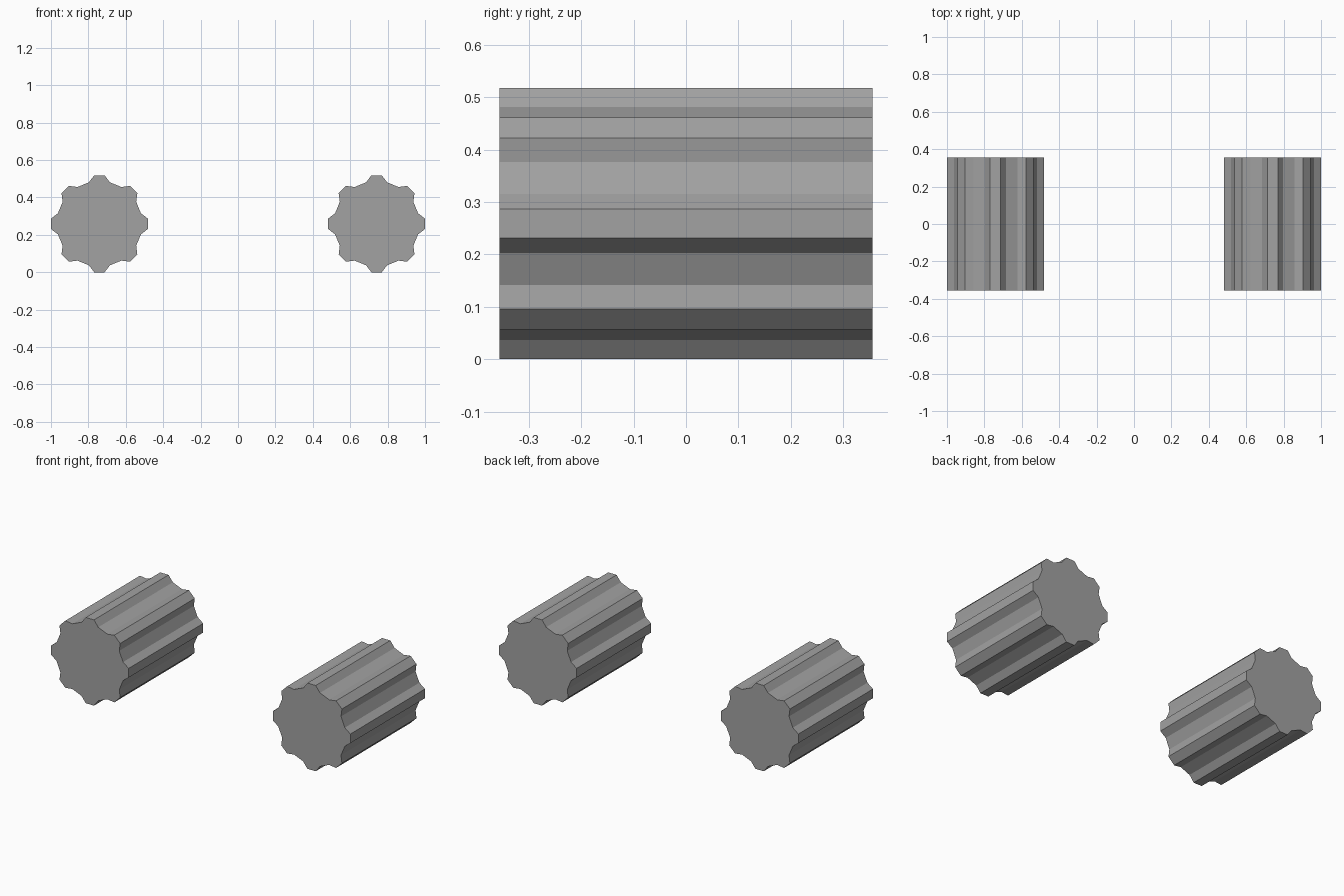
import bpy, bmesh, math

if "Cube" in bpy.data.objects:
    bpy.data.objects.remove(bpy.data.objects["Cube"])

TEETH = 8
TIP_R, ROOT_R = 0.2605, 0.229
HALF_LENGTH = 0.356
CENTRE_X, CENTRE_Z = 0.741, 0.259

grey = bpy.data.materials.new("mid grey")
grey.diffuse_color = (0.36, 0.36, 0.36, 1)
grey.use_nodes = True
grey.node_tree.nodes["Principled BSDF"].inputs["Base Color"].default_value = grey.diffuse_color


def gear_profile():
    """Cross-section in x and z: a flat tip and a flat valley per tooth."""
    points = []
    for i in range(TEETH):
        tooth = i * 360 / TEETH
        for offset, radius in ((-6.1, TIP_R), (6.1, TIP_R), (14.2, ROOT_R), (30.8, ROOT_R)):
            a = math.radians(tooth + offset)
            points.append((radius * math.cos(a), radius * math.sin(a)))
    return points


def toothed_roller(name, x):
    """Extrude the toothed cross-section along y."""
    bm = bmesh.new()
    end = bm.faces.new([bm.verts.new((px, -HALF_LENGTH, pz)) for px, pz in gear_profile()])
    result = bmesh.ops.extrude_face_region(bm, geom=[end], use_keep_orig=True)
    moved = [v for v in result["geom"] if isinstance(v, bmesh.types.BMVert)]
    bmesh.ops.translate(bm, verts=moved, vec=(0, 2 * HALF_LENGTH, 0))
    bmesh.ops.recalc_face_normals(bm, faces=bm.faces)
    mesh = bpy.data.meshes.new(name)
    bm.to_mesh(mesh)
    bm.free()
    mesh.materials.append(grey)
    obj = bpy.data.objects.new(name, mesh)
    obj.location = (x, 0, CENTRE_Z)
    bpy.context.collection.objects.link(obj)


# Left and right toothed rollers
toothed_roller("left_toothed_roller", -CENTRE_X)
toothed_roller("right_toothed_roller", CENTRE_X)
